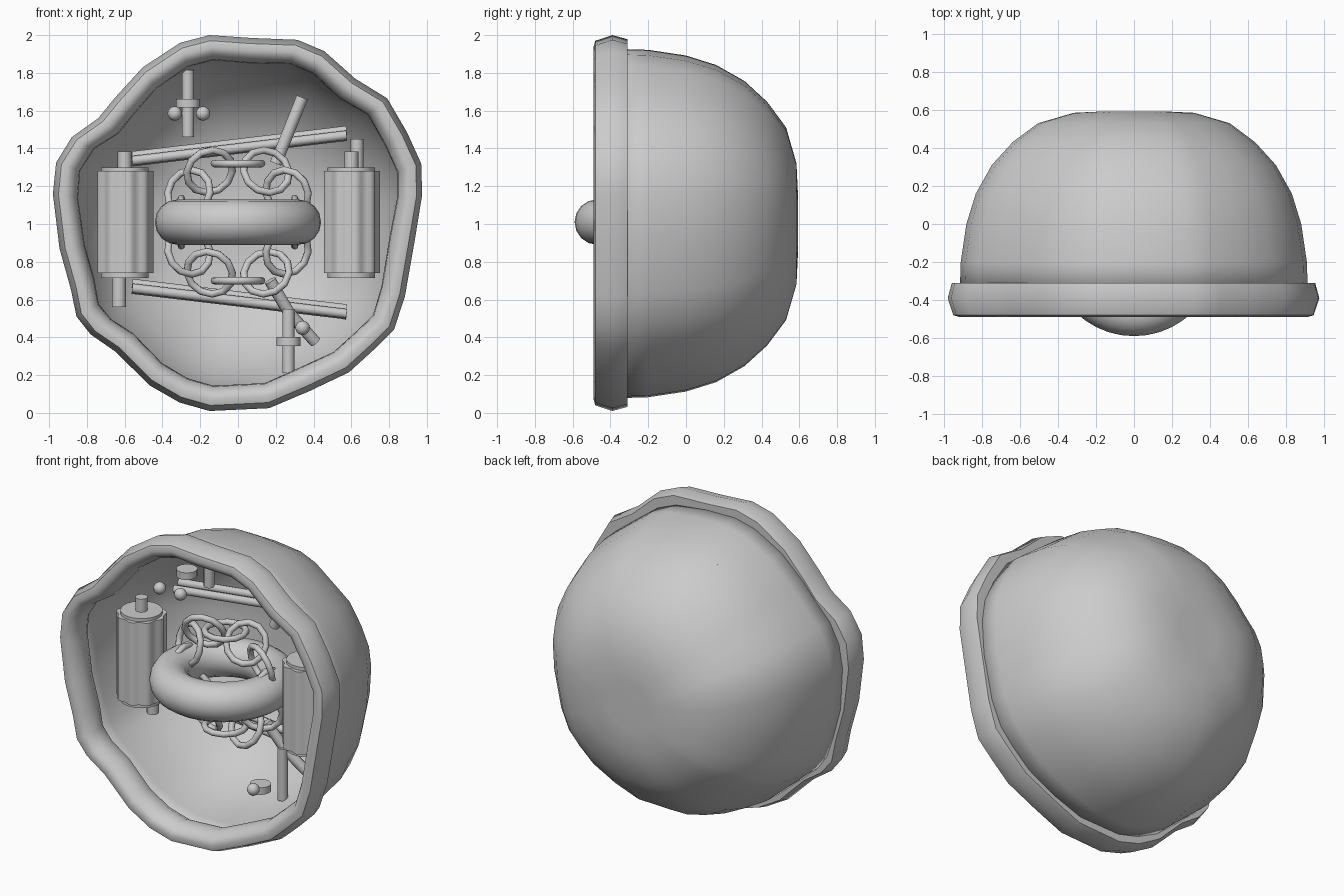
import bpy, bmesh, math
from math import sin, cos, pi, radians
from mathutils import Vector, Matrix

if "Cube" in bpy.data.objects:
    bpy.data.objects.remove(bpy.data.objects["Cube"])

# Wavy outer outline of the rim (x, z offset from the middle), counter-clockwise
MID = 1.0
OUTLINE = [(.975, .155), (.97, .32), (.895, .485), (.79, .665), (.62, .77), (.457, .915), (.315, .975),
           (.07, .985), (-.15, 1.0), (-.305, .96), (-.504, .83), (-.65, .67), (-.74, .56), (-.88, .46),
           (-.963, .325), (-.98, .16), (-.945, -.13), (-.885, -.345), (-.855, -.49), (-.78, -.585),
           (-.65, -.675), (-.467, -.855), (-.31, -.945), (-.15, -.99), (.165, -.975), (.378, -.885),
           (.588, -.785), (.72, -.665), (.826, -.56), (.884, -.382), (.937, -.08)]


def finish(name, bm, angle=40):
    bmesh.ops.recalc_face_normals(bm, faces=bm.faces)
    me = bpy.data.meshes.new(name)
    bm.to_mesh(me)
    bm.free()
    ob = bpy.data.objects.new(name, me)
    bpy.context.collection.objects.link(ob)
    bpy.ops.object.select_all(action='DESELECT')
    ob.select_set(True)
    bpy.context.view_layer.objects.active = ob
    bpy.ops.object.shade_smooth_by_angle(angle=radians(angle))
    return ob


def skin(bm, rings, loop=False):
    """Bridge rings of points with quads."""
    vs = [[bm.verts.new(p) for p in r] for r in rings]
    n = len(vs[0])
    for a, b in zip(vs, vs[1:] + vs[:1] if loop else vs[1:]):
        for i in range(n):
            j = (i + 1) % n
            bm.faces.new((a[i], a[j], b[j], b[i]))
    return vs


def rod(name, pts, r, sides=12):
    """Capped straight or bent tube through the points."""
    pts = [Vector(p) for p in pts]
    bm = bmesh.new()
    rings = []
    for i, p in enumerate(pts):
        d = pts[min(i + 1, len(pts) - 1)] - pts[max(i - 1, 0)]
        q = d.to_track_quat('Z', 'Y')
        rings.append([p + q @ Vector((r * cos(2 * pi * k / sides), r * sin(2 * pi * k / sides), 0))
                      for k in range(sides)])
    vs = skin(bm, rings)
    bm.faces.new(vs[0])
    bm.faces.new(vs[-1])
    return finish(name, bm)


def torus(name, loc, rot, R, r, n, m):
    bm = bmesh.new()
    skin(bm, [[((R + r * cos(b)) * cos(a), (R + r * cos(b)) * sin(a), r * sin(b))
               for b in (2 * pi * j / m for j in range(m))]
              for a in (2 * pi * i / n for i in range(n))], loop=True)
    bm.transform(Matrix.Translation(loc) @ rot.to_4x4())
    return finish(name, bm, 65)


def ball(name, loc, r):
    bm = bmesh.new()
    bmesh.ops.create_uvsphere(bm, u_segments=12, v_segments=8, radius=r)
    bm.transform(Matrix.Translation(loc))
    return finish(name, bm)


# Rim: cross-section (radial offset, y) swept around the outline
SECTION = [(0, -.39), (-.022, -.31), (-.11, -.31), (-.135, -.36), (-.13, -.42),
           (-.1, -.475), (-.065, -.49), (-.03, -.48)]
bm = bmesh.new()
rings = []
for x, z in OUTLINE:
    r = math.hypot(x, z)
    rings.append([(x * (r + d) / r, y, MID + z * (r + d) / r) for d, y in SECTION])
skin(bm, rings, loop=True)
finish("rim", bm, 50)

# Bowl: rounded profile (y, radius), with a softened version of the rim waviness
PROFILE = [(-.36, .925), (-.2, .92), (0, .89), (.16, .84), (.31, .755), (.43, .645),
           (.53, .51), (.585, .32), (.593, .15)]
bm = bmesh.new()
rings = []
for y, rad in PROFILE:
    ring = []
    for x, z in OUTLINE:
        r = math.hypot(x, z)
        s = rad * (.5 * r / .985 + .5) / r
        ring.append((x * s, y, MID + z * s))
    rings.append(ring)
vs = skin(bm, rings)
pole = bm.verts.new((0, .588, MID))
last = vs[-1]
for i in range(len(last)):
    bm.faces.new((last[i], last[(i + 1) % len(last)], pole))
bowl = finish("bowl", bm, 60)
sol = bowl.modifiers.new("wall", 'SOLIDIFY')
sol.thickness = .02
# keep the wall growing towards the inside
f = bowl.data.polygons[0]
outward = f.normal.dot(f.center - Vector((0, f.center.y, MID))) > 0
sol.offset = -1 if outward else 1

# Central thick ring
torus("core_ring", Vector((0, -.15, 1.01)), Matrix.Identity(3), .32, .12, 40, 16)

# Chain of thin links wrapped around the core ring, each twisted along the path
for k in range(12):
    a = radians(30 * k)
    radial = Vector((cos(a), 0, sin(a)))
    tangent = Vector((-sin(a), 0, cos(a)))
    normal = Matrix.Rotation(radians(60 * (k - 3)), 3, tangent) @ radial
    torus("chain_link", Vector((.3 * cos(a), -.13, 1.01 + .31 * sin(a))),
          normal.to_track_quat('Z', 'Y').to_matrix(), .125, .02, 12, 8)

# Fluted side barrels with end caps and stub pins
for side, s in (("left", -1), ("right", 1)):
    x, y = .6 * s, -.14
    bm = bmesh.new()
    n = 54
    rings = [[(x + (.145 + .008 * cos(9 * t)) * cos(t), y + (.145 + .008 * cos(9 * t)) * sin(t), z)
              for t in (2 * pi * i / n for i in range(n))] for z in (.74, 1.28)]
    vs = skin(bm, rings)
    bm.faces.new(vs[0])
    bm.faces.new(vs[1])
    finish(side + "_barrel", bm)
    rod(side + "_barrel_cap", [(x, y, .715), (x, y, 1.3)], .125, 24)
    rod(side + "_top_pin", [(x, y, 1.28), (x, y, 1.385)], .037)
rod("left_lower_pin", [(-.63, .02, .56), (-.63, .02, .85)], .037)
rod("right_upper_pin", [(.63, .02, 1.2), (.63, .02, 1.45)], .034)

# Bundles of long slanted rods above and below
for name, z0, z1 in (("upper_rod", 1.345, 1.48), ("lower_rod", .67, .535)):
    for dy, dz in ((0, .015), (.05, -.015), (-.05, -.01)):
        rod(name, [(-.56, .2 + dy, z0 + dz), (.575, .2 + dy, z1 + dz)], .025)

# Thin diagonal struts
rod("upper_strut", [(.2, .09, 1.32), (.34, .09, 1.67)], .032)
rod("lower_strut", [(.17, .05, .7), (.27, .1, .53), (.41, .16, .375)], .032)

# Upright posts, each with a collar and balls in front
for name, x, z0, z1, zc, zb, balls in (
        ("upper_post", -.265, 1.46, 1.815, 1.64, 1.585, (-.07, .08)),
        ("lower_post", .267, .21, .55, .378, .45, (.075,))):
    rod(name, [(x, .08, z0), (x, .08, z1)], .032)
    rod(name + "_collar", [(x, -.15, zc - .023), (x, -.15, zc + .023)], .063, 16)
    for dx in balls:
        ball(name + "_ball", (x + dx, -.33, zb), .038)
